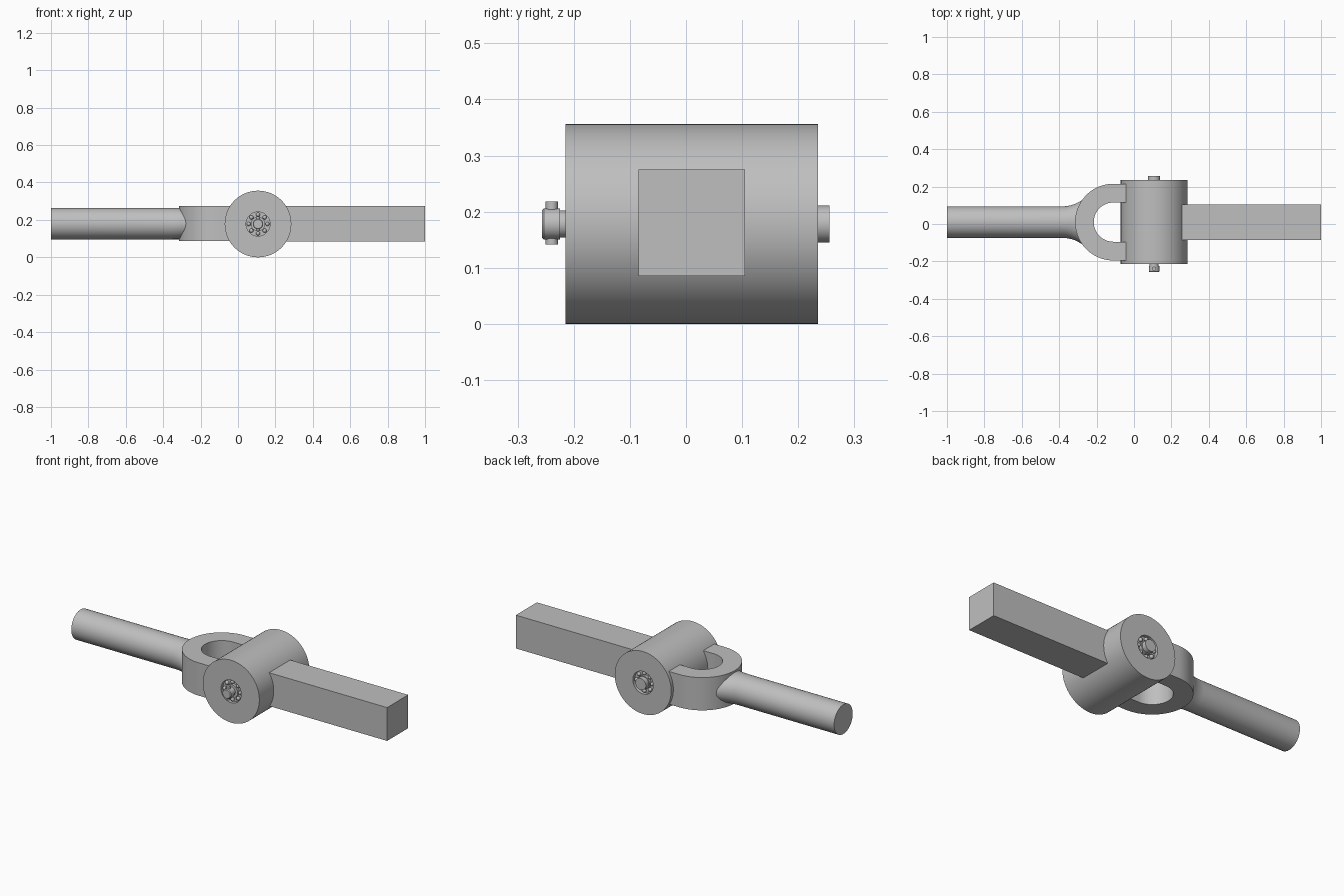
import bpy, bmesh
from math import cos, sin, pi
from mathutils import Vector

cube = bpy.data.objects.get("Cube")
if cube:
    bpy.data.objects.remove(cube, do_unlink=True)

steel = bpy.data.materials.new("grey steel")
steel.use_nodes = True
GREY = (0.52, 0.52, 0.52, 1)
steel.diffuse_color = GREY
steel.node_tree.nodes["Principled BSDF"].inputs["Base Color"].default_value = GREY

MID_Y = 0.01                 # centre line of the linkage
HINGE = Vector((0.107, 0, 0.178))
RADIUS = 0.178


def finish(name, bm):
    bmesh.ops.recalc_face_normals(bm, faces=bm.faces[:])
    mesh = bpy.data.meshes.new(name)
    bm.to_mesh(mesh)
    bm.free()
    mesh.materials.append(steel)
    obj = bpy.data.objects.new(name, mesh)
    bpy.context.collection.objects.link(obj)
    bpy.ops.object.select_all(action='DESELECT')
    obj.select_set(True)
    bpy.context.view_layer.objects.active = obj
    bpy.ops.object.shade_smooth_by_angle(angle=0.6)
    return obj


def loft(bm, rings):
    """Skin a list of closed rings and cap both ends."""
    loops = [[bm.verts.new(p) for p in ring] for ring in rings]
    for a, b in zip(loops, loops[1:]):
        for i in range(len(a)):
            j = (i + 1) % len(a)
            bm.faces.new((a[i], a[j], b[j], b[i]))
    bm.faces.new(loops[0])
    bm.faces.new(loops[-1])


def turned(name, profile, sides=64):
    """Solid turned about the hinge axis from (radius, y) points."""
    bm = bmesh.new()
    angles = [2 * pi * i / sides for i in range(sides)]
    loft(bm, [[HINGE + Vector((r * cos(a), y, r * sin(a))) for a in angles]
              for r, y in profile])
    return finish(name, bm)


# Hinge barrel with a bearing seat sunk into each end
FRONT, BACK, SEAT = -0.215, 0.235, 0.02
turned("hinge_barrel", [
    (0.034, FRONT + SEAT), (0.064, FRONT + SEAT), (0.064, FRONT), (RADIUS, FRONT),
    (RADIUS, BACK), (0.064, BACK), (0.064, BACK - SEAT), (0.034, BACK - SEAT)], 96)

# Bearing races and balls in both seats
for side, face, inward in (("front", FRONT, 1), ("back", BACK, -1)):
    turned(side + "_inner_race", [(0.038, face + inward * SEAT),
                                  (0.038, face + inward * 0.004),
                                  (0.02, face + inward * 0.004)])
    bm = bmesh.new()
    for i in range(8):
        a = 2 * pi * i / 8
        ball = bmesh.ops.create_uvsphere(bm, u_segments=12, v_segments=8, radius=0.011)
        offset = Vector((0.05 * cos(a), face + inward * 0.014, 0.05 * sin(a)))
        bmesh.ops.translate(bm, verts=ball["verts"], vec=HINGE + offset)
    finish(side + "_bearing_balls", bm)

# Hinge bolt: shank through the barrel, round head at the back, nut at the front
turned("bolt_shank", [(0.024, -0.23), (0.024, 0.24)], 32)
turned("bolt_head", [(0.033, BACK - SEAT), (0.033, 0.256)], 32)
turned("bolt_nut", [(0.024, -0.257), (0.028, -0.253), (0.028, -0.225)], 32)

# Locking pin crossing the nut
bm = bmesh.new()
bmesh.ops.create_cone(bm, cap_ends=True, segments=20, radius1=0.011, radius2=0.011, depth=0.077)
bmesh.ops.translate(bm, verts=bm.verts[:], vec=HINGE + Vector((0, -0.239, 0.002)))
finish("locking_pin", bm)

# Square bar running from the barrel
bm = bmesh.new()
bmesh.ops.create_cube(bm, size=1)
bmesh.ops.scale(bm, verts=bm.verts[:], vec=(0.8, 0.19, 0.19))
bmesh.ops.translate(bm, verts=bm.verts[:], vec=(0.6, MID_Y, 0.18))
finish("square_bar", bm)

# U-shaped yoke, as matching inner and outer outlines with depth
YOKE_X, STEPS, LOW, HIGH = -0.11, 48, 0.088, 0.275


def arch(radius):
    bend = [(YOKE_X - radius * sin(pi * i / STEPS), MID_Y + radius * cos(pi * i / STEPS))
            for i in range(STEPS + 1)]
    return [(0.0, MID_Y + radius)] + bend + [(0.0, MID_Y - radius)]


bm = bmesh.new()
loft(bm, [[(xo, yo, LOW), (xi, yi, LOW), (xi, yi, HIGH), (xo, yo, HIGH)]
          for (xo, yo), (xi, yi) in zip(arch(0.205), arch(0.105))])
finish("yoke", bm)

# Round rod flaring sideways into the yoke
ROD = 0.084
bm = bmesh.new()
flare = [(-1, 1), (-0.375, 1), (-0.355, 1.03), (-0.335, 1.08),
         (-0.315, 1.16), (-0.298, 1.26), (-0.28, 1.38), (-0.25, 1.4)]
loft(bm, [[(x, MID_Y + ROD * wide * cos(2 * pi * i / 48), 0.18 + ROD * sin(2 * pi * i / 48))
           for i in range(48)] for x, wide in flare])
finish("round_rod", bm)
